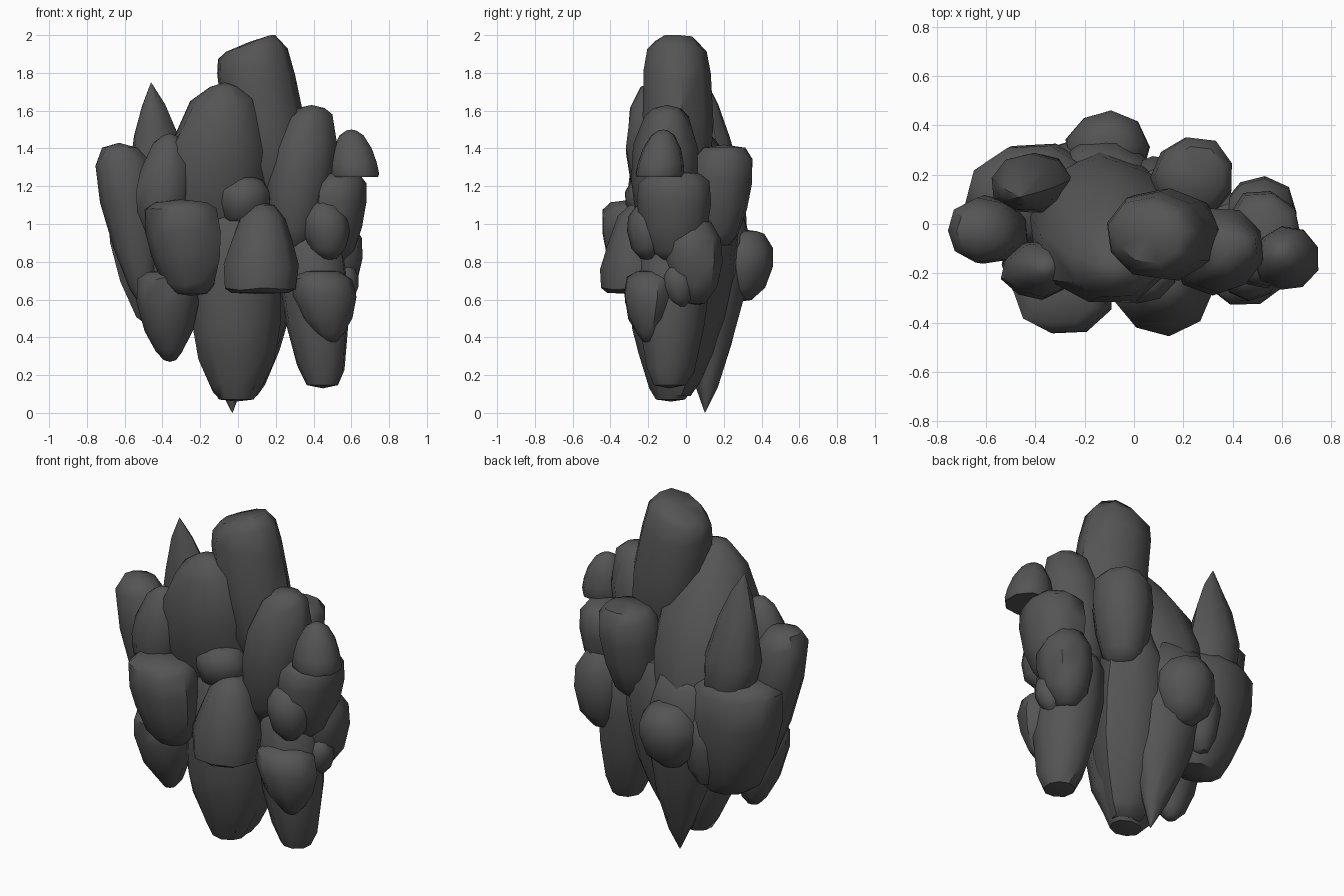
import bpy, bmesh, math, random

if "Cube" in bpy.data.objects:
    bpy.data.objects.remove(bpy.data.objects["Cube"])

random.seed(4)
SIDES = 9

# dark stone colour
stone = bpy.data.materials.new("dark_stone")
stone.diffuse_color = (0.09, 0.09, 0.09, 1)
stone.use_nodes = True
stone.node_tree.nodes["Principled BSDF"].inputs["Base Color"].default_value = stone.diffuse_color

# silhouettes: (height fraction, radius fraction) from bottom to top
SHAPES = {
    "spindle": [(.02, .2), (.1, .52), (.3, .88), (.5, 1), (.7, .92), (.9, .58), (.98, .25)],
    "spire": [(.02, .55), (.15, .9), (.35, 1), (.6, .72), (.82, .38), (.98, .05)],
    "root": [(.01, .03), (.14, .33), (.35, .7), (.6, .98), (.8, 1), (.94, .75), (.98, .4)],
    "blunt": [(.02, .6), (.2, .9), (.5, 1), (.8, .95), (.92, .84), (.99, .6)],
    "keel": [(.02, .2), (.12, .45), (.35, .78), (.65, 1), (.88, .95), (.97, .62)],
    "bucket": [(.02, .45), (.12, .68), (.38, .9), (.65, 1), (.88, .95), (.97, .7)],
    "stump": [(.01, .38), (.07, .55), (.22, .83), (.38, .98), (.6, 1), (.85, .88), (.98, .5)],
    "gem": [(.02, .35), (.2, .78), (.5, 1), (.72, .97), (.92, .66), (.98, .4)],
    "block": [(.01, .76), (.06, .94), (.3, 1), (.6, .8), (.85, .6), (.98, .3)],
    "dome": [(.0, .95), (.06, 1), (.3, .94), (.6, .78), (.88, .48), (.98, .2)],
}


def rock(name, shape, base, top, rx, ry):
    """Faceted stone lobe lofted along a slanted axis from base to top."""
    bm = bmesh.new()
    turn = random.uniform(0, math.tau)
    wobble = [random.uniform(.98, 1.08) for _ in range(SIDES)]
    profile = SHAPES[shape]

    def axis(t):
        return [b + (e - b) * t for b, e in zip(base, top)]

    rings = []
    for k, (t, r) in enumerate(profile):
        ring = []
        for i in range(SIDES):
            # uneven rims so the ends look chipped
            shift = random.uniform(-.03, .03) if 0 < k < len(profile) - 1 else 0
            cx, cy, cz = axis(t + shift * (shape != "dome"))
            a = turn + math.tau * i / SIDES
            ring.append(bm.verts.new((cx + rx * r * wobble[i] * math.cos(a),
                                      cy + ry * r * wobble[i] * math.sin(a), cz)))
        rings.append(ring)
    low, high = bm.verts.new(axis(0)), bm.verts.new(axis(1))
    for i in range(SIDES):
        j = (i + 1) % SIDES
        for a, b in zip(rings, rings[1:]):
            bm.faces.new((a[i], a[j], b[j], b[i]))
        bm.faces.new((low, rings[0][j], rings[0][i]))
        bm.faces.new((high, rings[-1][i], rings[-1][j]))
    mesh = bpy.data.meshes.new(name)
    bm.to_mesh(mesh)
    bm.free()
    mesh.materials.append(stone)
    ob = bpy.data.objects.new(name, mesh)
    bpy.context.collection.objects.link(ob)
    bpy.ops.object.select_all(action='DESELECT')
    ob.select_set(True)
    bpy.context.view_layer.objects.active = ob
    bpy.ops.object.shade_smooth_by_angle(angle=math.radians(48))
    return ob


# tall central stones
tower = rock("top_tower", "blunt", (.19, -.03, 1.15), (.06, -.045, 1.96), .215, .185)
for v in tower.data.vertices:                     # slanted top of the tower
    if v.co.z > 1.85:
        v.co.z = min(2, v.co.z + min(.05, max(-.04, (v.co.x - .05) * .4)))
rock("central_stone", "spindle", (-.17, .16, .55), (-.07, -.18, 1.75), .3, .28)
rock("lower_central_stone", "stump", (-.01, -.08, .06), (-.02, -.08, 1.15), .25, .2)
rock("back_root", "root", (-.03, .1, 0), (-.14, .18, 1.12), .22, .17)

# left side
rock("left_back_mass", "bucket", (-.34, .11, .44), (-.43, .12, 1.15), .265, .215)
rock("left_spire", "spire", (-.4, .19, 1.0), (-.46, .11, 1.75), .16, .12)
rock("left_outer_stone", "keel", (-.49, -.02, .56), (-.63, -.03, 1.43), .15, .135)
rock("left_upper_front_stone", "spindle", (-.42, -.19, .88), (-.36, -.18, 1.48), .145, .12)
rock("left_mid_front_stone", "bucket", (-.25, -.25, .62), (-.3, -.28, 1.13), .195, .18)
rock("left_lower_front_stone", "keel", (-.36, -.12, .27), (-.38, -.17, .76), .165, .16)

# front centre
rock("front_small_stone", "gem", (.03, -.18, .98), (.04, -.2, 1.25), .14, .13)
rock("front_block", "block", (.11, -.27, .63), (.13, -.24, 1.11), .195, .185)

# right side
rock("right_upper_stone", "gem", (.27, -.12, .82), (.39, -.1, 1.63), .175, .175)
rock("right_cap", "dome", (.62, -.14, 1.25), (.6, -.12, 1.5), .13, .13)
rock("right_shoulder_stone", "bucket", (.5, -.06, .8), (.53, -.06, 1.28), .16, .2)
rock("right_front_chip", "gem", (.48, -.2, .81), (.45, -.19, 1.12), .125, .11)
rock("right_lower_stone", "bucket", (.45, -.09, .13), (.38, -.05, .98), .18, .185)
rock("right_lower_front_wedge", "keel", (.49, -.2, .37), (.43, -.17, .76), .165, .145)
rock("right_side_stone", "gem", (.51, .05, .57), (.51, .03, 1.05), .15, .155)
rock("right_side_chip", "gem", (.55, -.03, .56), (.56, -.05, .78), .08, .08)

# back
rock("back_right_upper_stone", "bucket", (.21, .16, .88), (.25, .2, 1.42), .17, .165)
rock("back_right_mass", "stump", (.02, -.05, .08), (.12, .14, 1.14), .21, .19)
rock("back_lump", "gem", (-.11, .29, .59), (-.11, .31, .97), .165, .155)
rock("back_left_lump", "gem", (-.28, .22, .5), (-.28, .22, .95), .11, .11)
